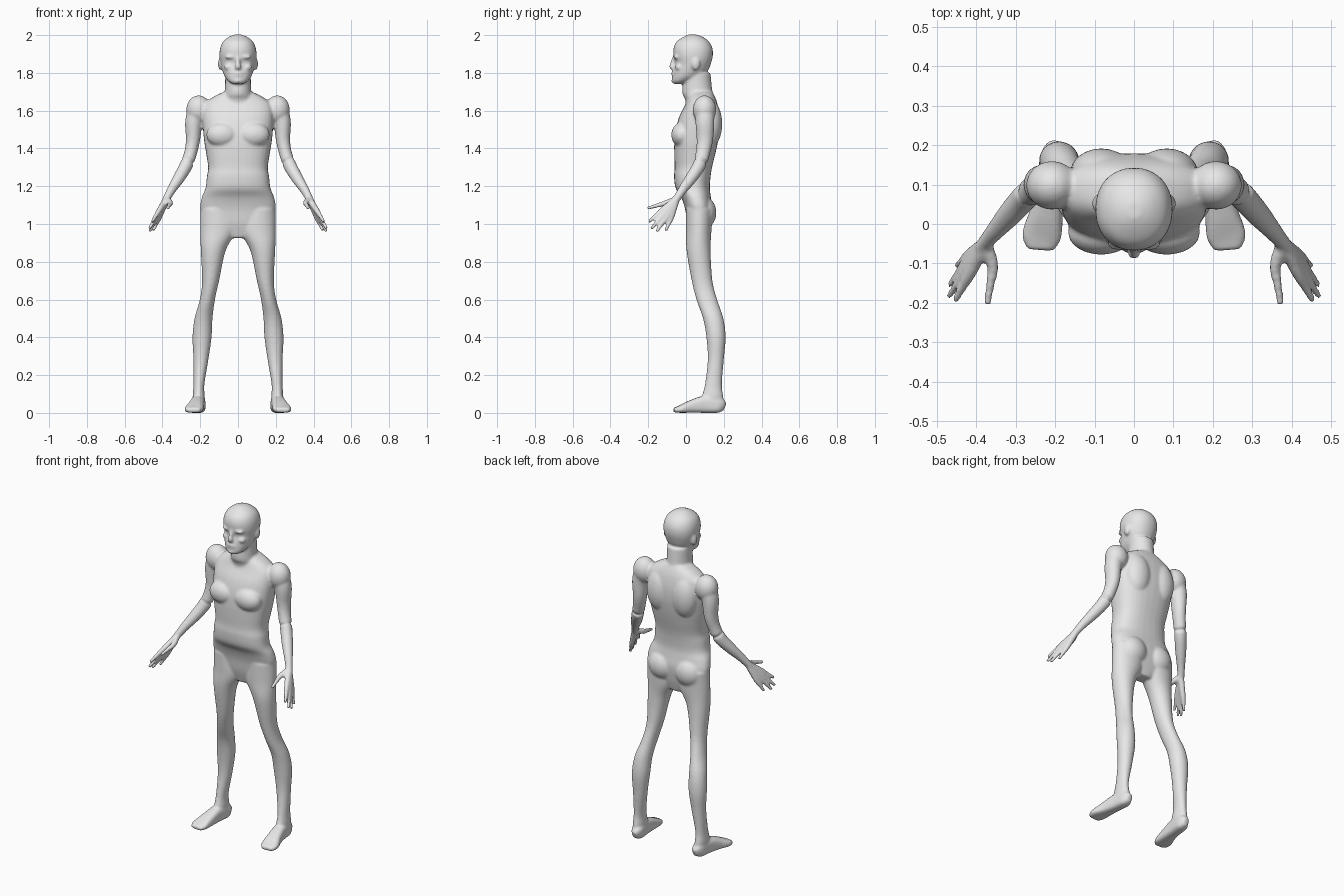
import bpy, bmesh, math
from mathutils import Vector, Matrix

SEG = 32
bm = bmesh.new()


def spline(rows, steps=5):
    """Catmull-Rom interpolation through rows of numbers."""
    out = []
    for i in range(len(rows) - 1):
        p0, p1 = rows[max(i - 1, 0)], rows[i]
        p2, p3 = rows[i + 1], rows[min(i + 2, len(rows) - 1)]
        for s in range(steps):
            t = s / steps
            out.append([0.5 * (2 * b + (c - a) * t + (2 * a - 5 * b + 4 * c - d) * t * t
                               + (3 * b - a - 3 * c + d) * t ** 3)
                        for a, b, c, d in zip(p0, p1, p2, p3)])
    out.append(list(rows[-1]))
    return out


def skin(rings):
    """Closed surface through a list of point rings."""
    vs = [[bm.verts.new(p) for p in ring] for ring in rings]
    for a, b in zip(vs, vs[1:]):
        for i in range(SEG):
            j = (i + 1) % SEG
            bm.faces.new((a[i], a[j], b[j], b[i]))
    bm.faces.new(vs[0][::-1])
    bm.faces.new(vs[-1])


def outline(power):
    """Unit superellipse."""
    pts = []
    for i in range(SEG):
        c, s = math.cos(math.tau * i / SEG), math.sin(math.tau * i / SEG)
        pts.append((math.copysign(abs(c) ** (2 / power), c),
                    math.copysign(abs(s) ** (2 / power), s)))
    return pts


def stack(rows, power=2.0, side=1):
    """Level rings: z, left x, right x, front y, back y."""
    rings = []
    for z, x0, x1, y0, y1 in spline(rows):
        rings.append([Vector((side * ((x0 + x1) / 2 + u * (x1 - x0) / 2),
                              (y0 + y1) / 2 + v * (y1 - y0) / 2, z))
                      for u, v in outline(power)])
    skin(rings)


def tube(rows, power=2.0, side=1):
    """Rings across a path: x, y, z, sideways radius, other radius."""
    rows = spline(rows)
    pts = [Vector((side * r[0], r[1], r[2])) for r in rows]
    rings = []
    for i, r in enumerate(rows):
        d = (pts[min(i + 1, len(pts) - 1)] - pts[max(i - 1, 0)]).normalized()
        across = d.cross(Vector((0, 1, 0)) if abs(d.z) > 0.9 else Vector((0, 0, 1))).normalized()
        up = across.cross(d)
        rings.append([pts[i] + across * u * r[3] + up * v * r[4] for u, v in outline(power)])
    skin(rings)


def ball(c, r, side=1):
    m = Matrix.Translation((side * c[0], c[1], c[2])) @ Matrix.Diagonal((*r, 1))
    bmesh.ops.create_uvsphere(bm, u_segments=24, v_segments=16, radius=1, matrix=m)


def centred(rows):
    return [(z, -w, w, f, b) for z, w, f, b in rows]


# Torso
stack(centred([(.925, .05, .03, .11), (1.0, .165, .008, .13), (1.08, .198, -.005, .14),
               (1.14, .192, -.025, .132), (1.19, .172, -.055, .126), (1.25, .165, -.063, .13),
               (1.30, .158, -.06, .138), (1.37, .168, -.062, .155), (1.43, .178, -.062, .168),
               (1.50, .185, -.055, .178), (1.57, .188, -.035, .178), (1.63, .18, -.005, .168),
               (1.67, .135, .01, .155), (1.70, .075, .02, .14)]), 2.4)
# Neck
stack(centred([(1.62, .10, .0, .16), (1.66, .085, -.005, .152), (1.70, .07, -.02, .14),
               (1.80, .068, -.01, .13)]))
# Head
stack(centred([(1.742, .028, -.066, -.02), (1.755, .05, -.073, .02), (1.78, .07, -.072, .075),
               (1.81, .082, -.069, .115), (1.85, .092, -.058, .132), (1.89, .098, -.066, .142),
               (1.93, .095, -.066, .14), (1.965, .08, -.05, .122), (1.99, .05, -.015, .09),
               (2.003, .018, .015, .055)]), 2.15)
# Nose, lips and chin
tube([(0, -.058, 1.89, .009, .010), (0, -.070, 1.855, .011, .012), (0, -.076, 1.832, .016, .013),
      (0, -.064, 1.82, .012, .008)])
ball((0, -.067, 1.797), (.028, .011, .006))
ball((0, -.066, 1.784), (.025, .011, .006))
ball((0, -.062, 1.758), (.025, .016, .014))

for side in (1, -1):
    # Brow, cheek and ear
    ball((.036, -.052, 1.884), (.034, .016, .010), side)
    ball((.048, -.038, 1.83), (.026, .020, .018), side)
    ball((.094, .052, 1.848), (.012, .022, .034), side)
    # Chest, shoulder blade, buttock and shoulder
    ball((.083, -.022, 1.472), (.085, .056, .066), side)
    ball((.083, .128, 1.53), (.080, .064, .125), side)
    ball((.088, .088, 1.06), (.088, .073, .088), side)
    ball((.208, .098, 1.605), (.066, .062, .076), side)
    # Leg
    stack([(1.08, .02, .198, .0, .14), (.97, .008, .2, .0, .135), (.86, .065, .197, .003, .13),
           (.70, .10, .19, .03, .14), (.60, .122, .202, .055, .165), (.50, .135, .23, .09, .198),
           (.40, .14, .241, .108, .21), (.28, .157, .236, .115, .20), (.15, .178, .236, .10, .19),
           (.09, .176, .24, .085, .197), (.03, .175, .238, .08, .198)], 2.0, side)
    # Foot
    tube([(.202, .206, .03, .014, .022), (.204, .175, .04, .033, .04), (.212, .10, .045, .036, .045),
          (.222, .03, .034, .042, .034), (.234, -.03, .02, .050, .02),
          (.238, -.066, .014, .034, .012)], 3.0, side)
    # Arm
    tube([(.212, .10, 1.62, .05, .05), (.234, .10, 1.54, .046, .050), (.238, .10, 1.45, .038, .044),
          (.25, .09, 1.38, .034, .038), (.275, .07, 1.31, .034, .036), (.315, .025, 1.24, .031, .031),
          (.35, -.015, 1.185, .024, .025), (.375, -.045, 1.14, .020, .021),
          (.388, -.062, 1.115, .019, .020)], 2.0, side)
    # Fingers and thumb, each running back through the palm to the wrist
    for knuckle, tip in (((.415, -.125, 1.075), (.455, -.196, 1.012)),
                         ((.424, -.114, 1.056), (.469, -.184, .975)),
                         ((.424, -.097, 1.043), (.468, -.156, .960)),
                         ((.417, -.077, 1.036), (.450, -.107, .964)),
                         ((.358, -.105, 1.112), (.372, -.205, 1.083))):
        mid = [(a + b) / 2 for a, b in zip(knuckle, tip)]
        tube([(.378, -.05, 1.132, .018, .018), (*knuckle, .015, .015),
              (*mid, .0115, .0115), (*tip, .009, .009)], 2.0, side)

# Blend all the parts into one smooth skin
bmesh.ops.recalc_face_normals(bm, faces=bm.faces[:])
mesh = bpy.data.meshes.new("body")
bm.to_mesh(mesh)
bm.free()
body = bpy.data.objects.new("body", mesh)
bpy.context.collection.objects.link(body)
grey = bpy.data.materials.new("plain grey")
grey.diffuse_color = (0.8, 0.8, 0.8, 1)
mesh.materials.append(grey)

bpy.context.view_layer.objects.active = body
body.select_set(True)
remesh = body.modifiers.new("blend", 'REMESH')
remesh.mode = 'VOXEL'
remesh.voxel_size = 0.007
relax = body.modifiers.new("relax", 'SMOOTH')
relax.factor = 0.5
relax.iterations = 6
for name in ("blend", "relax"):
    bpy.ops.object.modifier_apply(modifier=name)
bpy.ops.object.shade_smooth()
